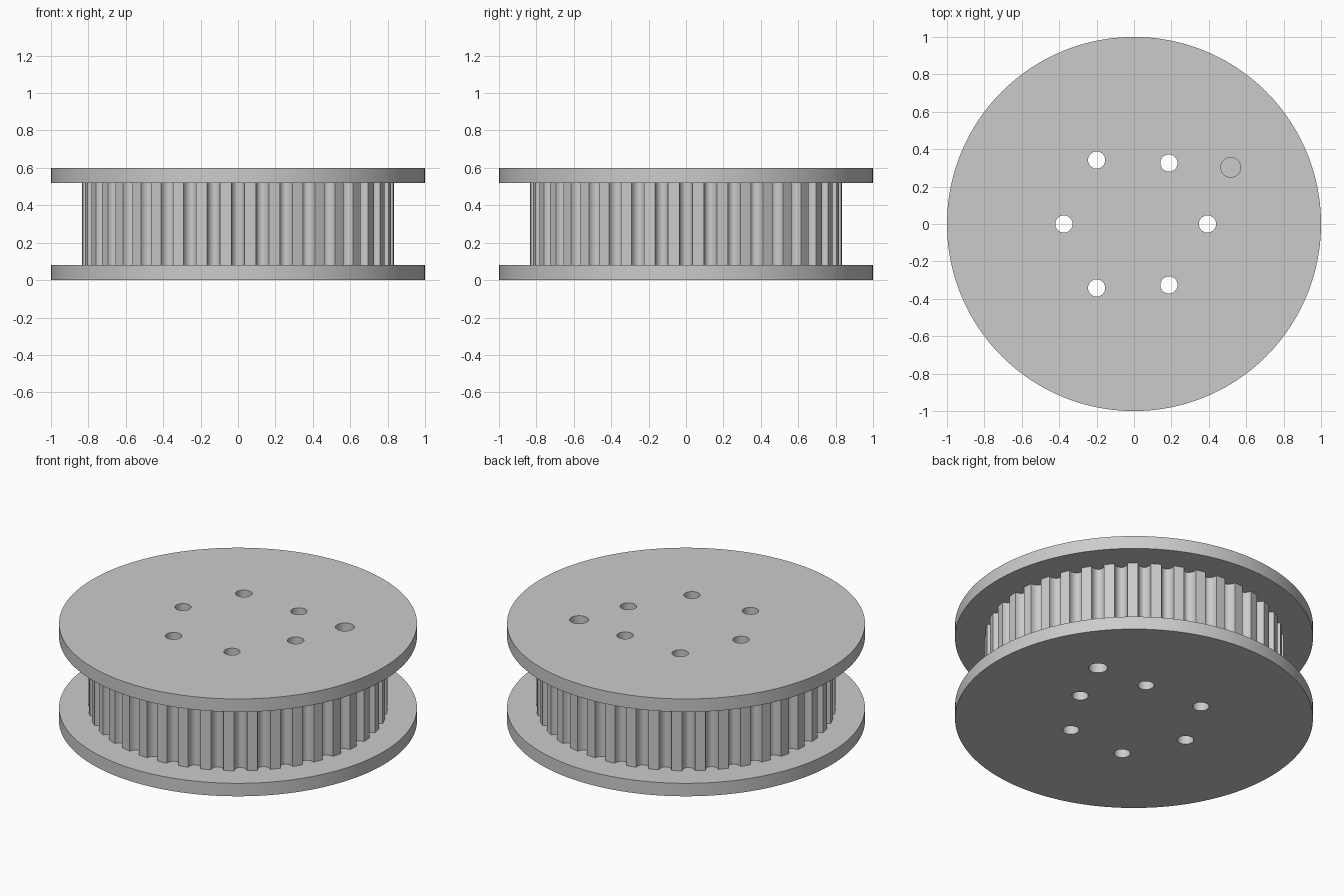
import bpy, bmesh
from math import sin, cos, pi, radians

cube = bpy.data.objects.get("Cube")
if cube:
    bpy.data.objects.remove(cube, do_unlink=True)

TEETH = 40
TIP_RADIUS = 0.835
GROOVE_DEPTH = 0.045
GROOVE_HALF = 0.036
FLANGE = 0.08
HEIGHT = 0.6

grey = bpy.data.materials.new("plain grey")
grey.use_nodes = True
grey.diffuse_color = (0.6, 0.6, 0.6, 1)
grey.node_tree.nodes["Principled BSDF"].inputs["Base Color"].default_value = (0.6, 0.6, 0.6, 1)


def circle(x, y, radius, sides):
    return [(x + radius * cos(2 * pi * i / sides), y + radius * sin(2 * pi * i / sides))
            for i in range(sides)]


def toothed_outline():
    """Round grooves spaced evenly, with flat lands between them."""
    points = []
    steps = 10
    for tooth in range(TEETH):
        middle = 2 * pi * tooth / TEETH
        for i in range(steps + 1):
            t = pi * i / steps
            angle = middle - cos(t) * GROOVE_HALF / TIP_RADIUS
            radius = TIP_RADIUS - GROOVE_DEPTH * sin(t)
            points.append((radius * cos(angle), radius * sin(angle)))
        land = middle + pi / TEETH
        points.append((TIP_RADIUS * cos(land), TIP_RADIUS * sin(land)))
    return points


def plate(name, loops, bottom, top):
    """Filled outline with holes, extruded between two heights."""
    curve = bpy.data.curves.new(name, "CURVE")
    curve.dimensions = "2D"
    curve.fill_mode = "BOTH"
    curve.extrude = (top - bottom) / 2
    for loop in loops:
        spline = curve.splines.new("POLY")
        spline.points.add(len(loop) - 1)
        for point, (x, y) in zip(spline.points, loop):
            point.co = (x, y, 0, 1)
        spline.use_cyclic_u = True
    obj = bpy.data.objects.new(name, curve)
    bpy.context.collection.objects.link(obj)
    bpy.ops.object.select_all(action="DESELECT")
    obj.select_set(True)
    bpy.context.view_layer.objects.active = obj
    bpy.ops.object.convert(target="MESH")
    obj = bpy.context.view_layer.objects.active

    bm = bmesh.new()
    bm.from_mesh(obj.data)
    bmesh.ops.translate(bm, verts=bm.verts, vec=(0, 0, (top + bottom) / 2))
    bmesh.ops.remove_doubles(bm, verts=bm.verts, dist=0.0001)
    bmesh.ops.recalc_face_normals(bm, faces=bm.faces)
    bm.to_mesh(obj.data)
    bm.free()
    obj.data.materials.clear()
    obj.data.materials.append(grey)
    bpy.ops.object.shade_smooth_by_angle(angle=radians(30))
    return obj


# Ring of bolt holes running right through the wheel
bolt_centres = [(0.393, 0), (0.187, 0.326), (-0.2, 0.342),
                (-0.375, 0), (-0.2, -0.342), (0.187, -0.326)]
bolts = [circle(x, y, 0.046, 32) for x, y in bolt_centres]

# Larger locating hole, found only in the flanges
locator = circle(0.517, 0.303, 0.053, 32)

flange_loops = [circle(0, 0, 1, 160), locator] + bolts
plate("lower_flange", flange_loops, 0, FLANGE)
plate("upper_flange", flange_loops, HEIGHT - FLANGE, HEIGHT)

# Toothed drum between the flanges
plate("toothed_drum", [toothed_outline()] + bolts, FLANGE, HEIGHT - FLANGE)
